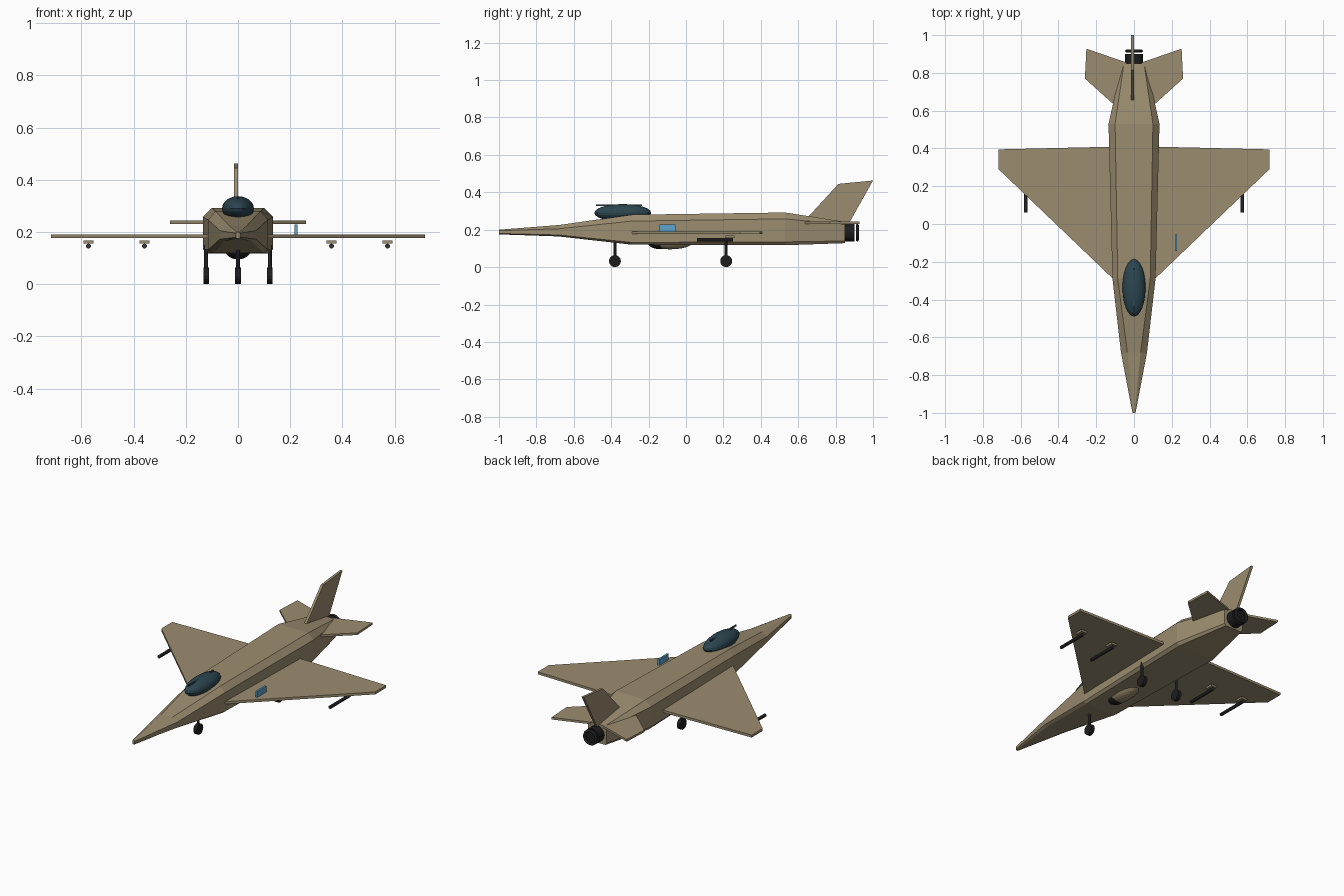
import bpy, bmesh, math
from mathutils import Matrix

if "Cube" in bpy.data.objects:
    bpy.data.objects.remove(bpy.data.objects["Cube"])


def mat(name, rgb):
    m = bpy.data.materials.new(name)
    m.diffuse_color = (*rgb, 1)
    m.use_nodes = True
    m.node_tree.nodes["Principled BSDF"].inputs["Base Color"].default_value = m.diffuse_color
    return m


TAN = mat("tan_paint", (.33, .265, .16))
GLASS = mat("dark_glass", (.025, .06, .08))
BLACK = mat("black_rubber", (.012, .012, .012))
STEEL = mat("dark_metal", (.035, .035, .038))
BLUE = mat("blue_panel", (.11, .37, .6))


def finish(name, bm, material):
    bmesh.ops.recalc_face_normals(bm, faces=bm.faces)
    me = bpy.data.meshes.new(name)
    bm.to_mesh(me)
    bm.free()
    me.materials.append(material)
    ob = bpy.data.objects.new(name, me)
    bpy.context.collection.objects.link(ob)
    return ob


def box(name, lo, hi, material):
    bm = bmesh.new()
    bmesh.ops.create_cube(bm, size=1)
    for v in bm.verts:
        v.co = [(a + b) / 2 + c * (b - a) for a, b, c in zip(lo, hi, v.co)]
    return finish(name, bm, material)


def cylinder(name, center, radius, length, axis, material, sides=16, r2=None):
    rot = {"X": Matrix.Rotation(math.pi / 2, 4, "Y"),
           "Y": Matrix.Rotation(-math.pi / 2, 4, "X"), "Z": Matrix()}[axis]
    bm = bmesh.new()
    bmesh.ops.create_cone(bm, cap_ends=True, segments=sides, radius1=radius,
                          radius2=radius if r2 is None else r2, depth=length,
                          matrix=Matrix.Translation(center) @ rot)
    return finish(name, bm, material)


def ellipsoid(name, center, radii, material):
    bm = bmesh.new()
    bmesh.ops.create_uvsphere(bm, u_segments=24, v_segments=12, radius=1,
                              matrix=Matrix.Translation(center) @ Matrix.Diagonal((*radii, 1)))
    return finish(name, bm, material)


def plate(name, outline, offset, material):
    """Flat polygon of 3D points, extruded along offset."""
    bm = bmesh.new()
    face = bm.faces.new([bm.verts.new(p) for p in outline])
    new = bmesh.ops.extrude_face_region(bm, geom=[face])["geom"]
    bmesh.ops.translate(bm, vec=offset, verts=[g for g in new if isinstance(g, bmesh.types.BMVert)])
    return finish(name, bm, material)


# Fuselage: lofted eight-sided sections
# y, half widths (top, middle, bottom), heights (top, shoulder, lower, bottom)
sections = [
    (-1.0, .004, .008, .006, .200, .195, .180, .175),
    (-.68, .035, .069, .052, .225, .205, .172, .164),
    (-.29, .086, .114, .098, .280, .246, .132, .120),
    (.53, .100, .135, .120, .292, .258, .135, .117),
    (.85, .053, .063, .055, .242, .227, .140, .128),
]
bm = bmesh.new()
rings = []
for y, t, m, b, z1, z2, z3, z4 in sections:
    half = [(t, z1), (m, z2), (m, z3), (b, z4)]
    loop = half + [(-x, z) for x, z in reversed(half)]
    rings.append([bm.verts.new((x, y, z)) for x, z in loop])
for r0, r1 in zip(rings, rings[1:]):
    for i in range(8):
        j = (i + 1) % 8
        bm.faces.new((r0[i], r0[j], r1[j], r1[i]))
bm.faces.new(rings[0])
bm.faces.new(rings[-1])
finish("fuselage", bm, TAN)

# Canopy with spine bar
ellipsoid("canopy", (0, -.338, .290), (.061, .152, .047), GLASS)
box("canopy_bar", (-.004, -.48, .326), (.004, -.235, .334), GLASS)

# Belly intake
ellipsoid("belly_intake", (0, -.085, .137), (.053, .125, .042), TAN)
ellipsoid("intake_mouth", (0, -.145, .130), (.045, .058, .033), BLACK)

# Tail fin
plate("tail_fin", [(-.015, .65, .265), (-.015, .815, .445), (-.015, 1.0, .463), (-.015, .872, .235)],
      (.015, 0, 0), TAN)

# Wings, tailplanes, stores and main gear on both sides
wing = [(.08, -.32), (.717, .29), (.717, .395), (.08, .41)]
tailplane = [(.06, .59), (.26, .77), (.252, .928), (.04, .855)]
for side, s in (("left", -1), ("right", 1)):
    plate(side + "_wing", [(s * x, y, .176) for x, y in wing], (0, 0, .015), TAN)
    plate(side + "_tailplane", [(s * x, y, .230) for x, y in tailplane], (0, 0, .013), TAN)
    for place, x in (("inner", .358), ("outer", .573)):
        x *= s
        box(f"{side}_{place}_pylon", (x - .019, .21, .156), (x + .019, .258, .168), TAN)
        cylinder(f"{side}_{place}_missile", (x, .155, .146), .0095, .19, "Y", STEEL, 10)
    cylinder(side + "_main_strut", (s * .122, .215, .092), .008, .115, "Z", STEEL, 10)
    cylinder(side + "_main_wheel", (s * .122, .215, .032), .032, .022, "X", BLACK)

# Nose gear
cylinder("nose_strut", (0, -.38, .092), .008, .115, "Z", STEEL, 10)
cylinder("nose_wheel", (0, -.38, .032), .032, .022, "X", BLACK)

# Engine nozzle and rear ring
cylinder("engine_nozzle", (0, .87, .184), .048, .06, "Y", BLACK, 20)
bpy.ops.mesh.primitive_torus_add(major_radius=.039, minor_radius=.008, major_segments=24,
                                 minor_segments=8, location=(0, .916, .184),
                                 rotation=(math.pi / 2, 0, 0))
ring = bpy.context.object
ring.name = "nozzle_ring"
ring.data.materials.append(STEEL)

# Blue panel standing on the right wing
box("wing_panel", (.217, -.143, .190), (.228, -.055, .228), BLUE)
